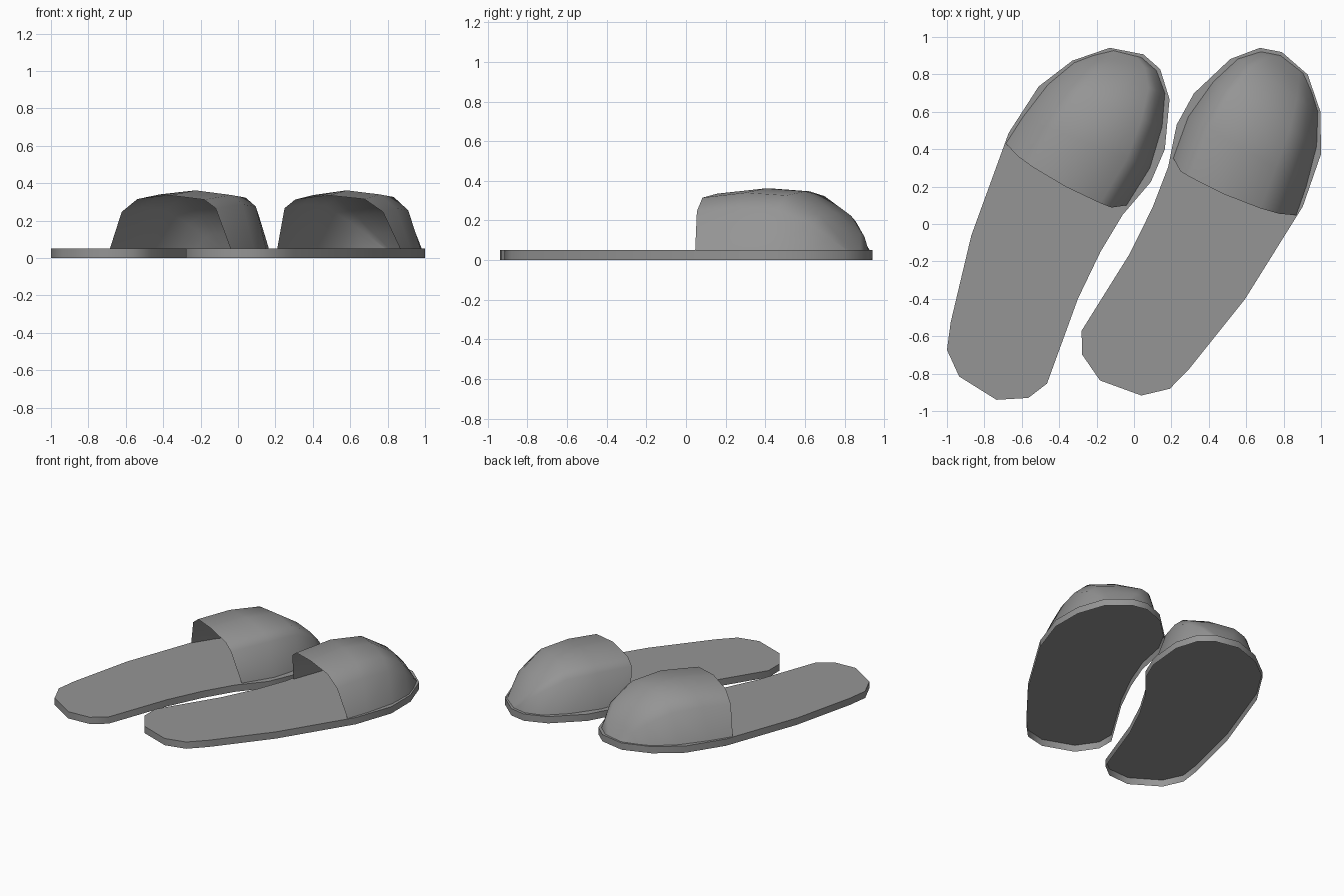
import bpy
import bmesh
import math
from mathutils import Matrix, Vector

cube = bpy.data.objects.get("Cube")
if cube:
    bpy.data.objects.remove(cube)

grey = bpy.data.materials.new("slipper grey")
grey.use_nodes = True
GREY = (0.3, 0.3, 0.3, 1)
grey.diffuse_color = GREY
grey.node_tree.nodes["Principled BSDF"].inputs["Base Color"].default_value = GREY

SOLE = 0.05

# Sole outline, clockwise from the toe
OUTLINE = [(-0.13, 0.942), (0.05, 0.907), (0.14, 0.828), (0.19, 0.667), (0.165, 0.4),
           (0.09, 0.225), (-0.06, 0.05), (-0.18, -0.15), (-0.3, -0.4), (-0.465, -0.853),
           (-0.565, -0.93), (-0.735, -0.94), (-0.935, -0.815), (-1, -0.673),
           (-0.98, -0.525), (-0.87, -0.062), (-0.67, 0.487), (-0.51, 0.735), (-0.33, 0.873)]

# Upper: outer foot, inner foot and height of each arch, from opening to toe
ARCHES = [((-0.685, 0.43), (-0.04, 0.1), 0.285),
          ((-0.595, 0.57), (0.085, 0.3), 0.312),
          ((-0.46, 0.745), (0.15, 0.52), 0.297),
          ((-0.32, 0.862), (0.165, 0.7), 0.19),
          ((-0.22, 0.9), (0.12, 0.82), 0.087),
          ((-0.13, 0.932), (0.04, 0.89), 0)]
# Arch shape: fraction across, fraction of height, backward bow of the opening
ARCH = [(0, 0, 0), (0.12, 0.69, 0.031), (0.26, 0.93, 0.047), (0.54, 1, 0.06),
        (0.82, 0.92, 0.054), (0.91, 0.76, 0.047), (1, 0, 0)]
BACK = Vector((-0.455, -0.89, 0))

# The other slipper is mirrored, then turned about its middle
MIRROR = (Matrix.Translation((0.37, 0.053, 0)) @ Matrix.Rotation(math.radians(-52), 4, "Z")
          @ Matrix.Scale(-1, 4, (1, 0, 0)) @ Matrix.Translation((0.374, -0.0425, 0)))


def finish(bm, name, matrix, angle):
    bm.transform(matrix)
    if matrix.determinant() < 0:
        bmesh.ops.reverse_faces(bm, faces=bm.faces)
    mesh = bpy.data.meshes.new(name)
    bm.to_mesh(mesh)
    bm.free()
    mesh.materials.append(grey)
    obj = bpy.data.objects.new(name, mesh)
    bpy.context.collection.objects.link(obj)
    bpy.ops.object.select_all(action="DESELECT")
    obj.select_set(True)
    bpy.context.view_layer.objects.active = obj
    bpy.ops.object.shade_smooth_by_angle(angle=math.radians(angle))


# Footbed with a rim hanging below it, open underneath
def sole(name, matrix):
    bm = bmesh.new()
    top = [bm.verts.new((x, y, SOLE)) for x, y in OUTLINE]
    bottom = [bm.verts.new((x, y, 0)) for x, y in OUTLINE]
    bm.faces.new(top[::-1])
    for i in range(len(top)):
        bm.faces.new((top[i - 1], top[i], bottom[i], bottom[i - 1]))
    finish(bm, name, matrix, 40)


def upper(name, matrix):
    bm = bmesh.new()
    rows = []
    for n, (outer, inner, height) in enumerate(ARCHES):
        a, b = Vector((*outer, SOLE)), Vector((*inner, SOLE))
        row = []
        for across, rise, bow in ARCH:
            point = a.lerp(b, across) + Vector((0, 0, height * rise))
            if n == 0:
                point += BACK * bow
            row.append(bm.verts.new(point))
        rows.append(row)
    for r, s in zip(rows, rows[1:]):
        for i in range(len(ARCH) - 1):
            bm.faces.new((r[i], r[i + 1], s[i + 1], s[i]))
    finish(bm, name, matrix, 60)


for side, matrix in (("right", Matrix.Identity(4)), ("left", MIRROR)):
    sole(side + "_sole", matrix)
    upper(side + "_upper", matrix)
